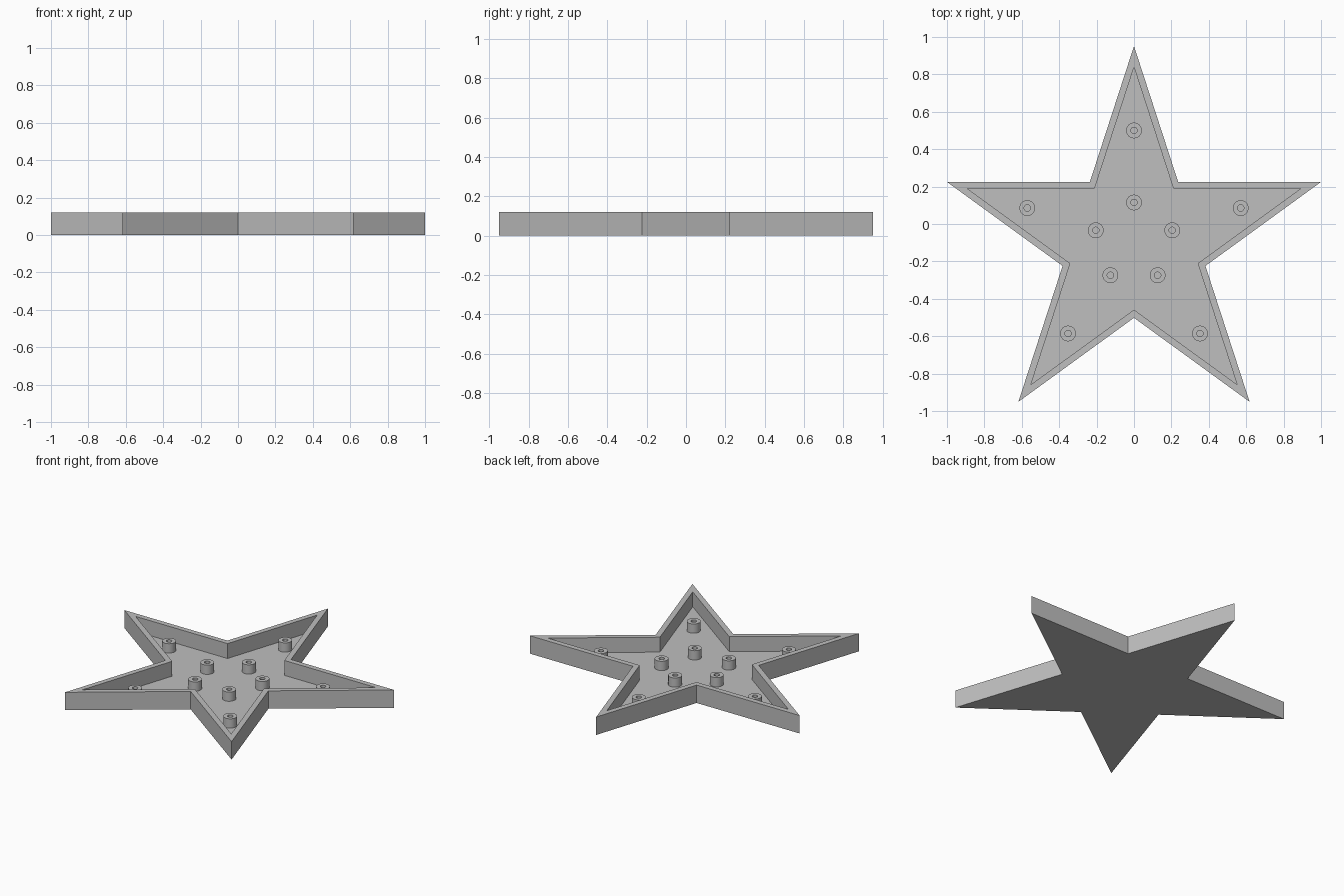
import bpy
import bmesh
from math import sin, cos, pi, radians

cube = bpy.data.objects.get("Cube")
if cube:
    bpy.data.objects.remove(cube, do_unlink=True)

CENTRE_Y = -0.1
TIP, VALLEY = 1.0515, 0.4016     # outer star radii
INNER = 0.892                    # scale of the inner wall line
HEIGHT, FLOOR, PEG_TOP = 0.12, 0.02, 0.082

grey = bpy.data.materials.new("plain grey")
grey.use_nodes = True
colour = (0.52, 0.52, 0.52, 1)
grey.diffuse_color = colour
grey.node_tree.nodes["Principled BSDF"].inputs["Base Color"].default_value = colour


def star(scale, z):
    """Ten corners of a five-pointed star, starting at the back tip."""
    points = []
    for i in range(10):
        r = scale * (VALLEY if i % 2 else TIP)
        a = pi / 2 + i * pi / 5
        points.append((r * cos(a), r * sin(a), z))
    return points


def circle(radius, z, sides=32):
    return [(radius * cos(2 * pi * i / sides), radius * sin(2 * pi * i / sides), z)
            for i in range(sides)]


def loft(name, rings, location, cap_start):
    """Skin consecutive rings, closing the last and optionally the first."""
    bm = bmesh.new()
    loops = [[bm.verts.new(p) for p in ring] for ring in rings]
    n = len(loops[0])
    for low, high in zip(loops, loops[1:]):
        for i in range(n):
            j = (i + 1) % n
            bm.faces.new((low[i], low[j], high[j], high[i]))
    bm.faces.new(loops[-1])
    if cap_start:
        bm.faces.new(loops[0][::-1])
    mesh = bpy.data.meshes.new(name)
    bm.to_mesh(mesh)
    bm.free()
    mesh.materials.append(grey)
    obj = bpy.data.objects.new(name, mesh)
    obj.location = location
    bpy.context.collection.objects.link(obj)
    return obj


# Star-shaped tray: outer wall, rim, inner wall and floor
loft("star_tray",
     [star(1, 0), star(1, HEIGHT), star(INNER, HEIGHT), star(INNER, FLOOR)],
     (0, CENTRE_Y, 0), True)

# Hollow pegs: one near each tip and one near the middle of each arm
pegs = []
for ring_name, distance in (("outer", 0.6), ("inner", 0.215)):
    for k in range(5):
        a = radians(90 + 72 * k)
        spot = (distance * cos(a), CENTRE_Y + distance * sin(a), 0)
        pegs.append(loft(f"{ring_name}_peg_{k + 1}",
                         [circle(0.042, FLOOR), circle(0.042, PEG_TOP),
                          circle(0.017, PEG_TOP), circle(0.017, FLOOR + 0.002)],
                         spot, False))

# Round the peg walls while keeping their rims crisp
bpy.ops.object.select_all(action='DESELECT')
for peg in pegs:
    peg.select_set(True)
bpy.context.view_layer.objects.active = pegs[0]
bpy.ops.object.shade_smooth_by_angle(angle=radians(30))
